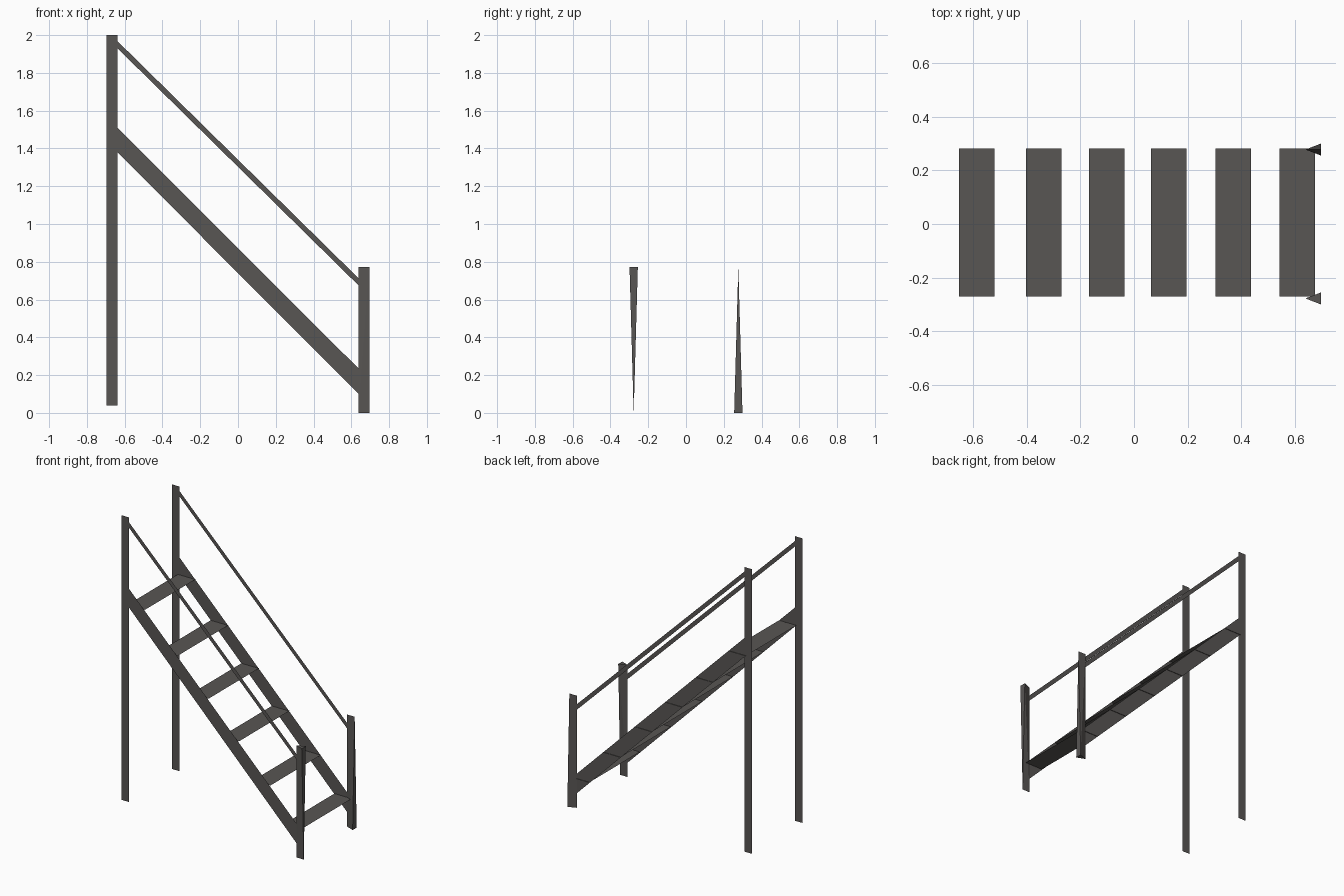
import bpy

if "Cube" in bpy.data.objects:
    bpy.data.objects.remove(bpy.data.objects["Cube"])

# One dark warm grey for the whole staircase
steel = bpy.data.materials.new("dark_grey_steel")
steel.diffuse_color = (0.098, 0.092, 0.088, 1)
steel.use_nodes = True
steel.node_tree.nodes["Principled BSDF"].inputs["Base Color"].default_value = steel.diffuse_color

SIDE = 0.277             # y of the side sheets
X_IN, X_OUT = 0.638, 0.695


def add_mesh(name, verts, faces):
    mesh = bpy.data.meshes.new(name)
    mesh.from_pydata(verts, [], faces)
    mesh.materials.append(steel)
    obj = bpy.data.objects.new(name, mesh)
    bpy.context.collection.objects.link(obj)
    return obj


def side_sheet(name, outline, sign):
    """Upright sheet from an (x, z) outline, facing away from the stairs."""
    order = list(range(len(outline)))
    if sign > 0:
        order.reverse()
    add_mesh(name, [(x, sign * SIDE, z) for x, z in outline], [order])


def wedge_post(name, sign, z_tip, z_wide):
    """Lower post: a sheet whose outer corner is spread open at one end."""
    y, spread = sign * SIDE, 0.022
    verts = [(X_IN, y, z_tip), (X_IN, y, z_wide), (X_OUT, y, z_tip),
             (X_OUT, y - spread, z_wide), (X_OUT, y + spread, z_wide)]
    faces = [(0, 3, 1), (0, 2, 3), (0, 1, 4), (0, 4, 2), (2, 4, 3), (1, 3, 4)]
    if z_wide < z_tip:
        faces = [f[::-1] for f in faces]
    add_mesh(name, verts, faces)


# Posts, stringers and handrails on both sides
for label, sign in (("front", -1), ("back", 1)):
    side_sheet(label + "_tall_post",
               [(-X_OUT, 0.04), (-X_IN, 0.04), (-X_IN, 2.0), (-X_OUT, 2.0)], sign)
    side_sheet(label + "_stringer",
               [(-X_IN, 1.38), (X_IN, 0.10), (X_IN, 0.235), (-X_IN, 1.51)], sign)
    side_sheet(label + "_handrail",
               [(-X_IN, 1.93), (X_IN, 0.675), (X_IN, 0.713), (-X_IN, 1.968)], sign)

wedge_post("front_lower_post", -1, 0.0, 0.772)
wedge_post("back_lower_post", 1, 0.772, 0.0)

# Treads: flat sheets whose nose meets the top edge of the stringers
for i, x in enumerate((-0.652, -0.402, -0.168, 0.064, 0.304, 0.541)):
    nose = x + 0.132
    z = 1.51 - (nose + X_IN) * 0.998
    add_mesh(f"tread_{i + 1}",
             [(x, -0.27, z), (nose, -0.27, z), (nose, 0.281, z), (x, 0.281, z)],
             [(0, 1, 2, 3)])
